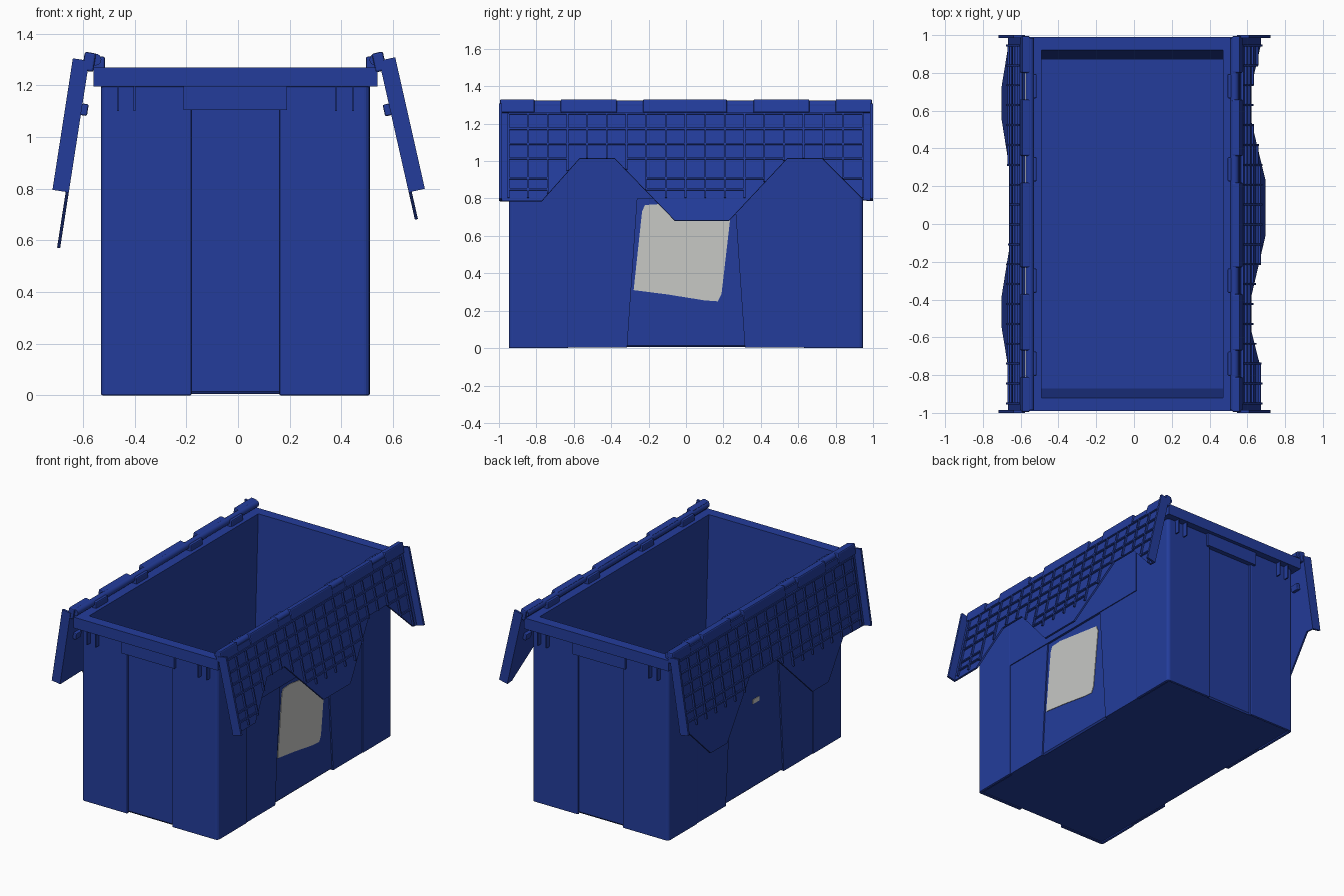
import bpy, bmesh, math

if "Cube" in bpy.data.objects:
    bpy.data.objects.remove(bpy.data.objects["Cube"])

CX = -0.01  # the box sits slightly left of the origin


def material(name, rgb):
    m = bpy.data.materials.new(name)
    m.diffuse_color = (*rgb, 1)
    m.use_nodes = True
    m.node_tree.nodes["Principled BSDF"].inputs["Base Color"].default_value = m.diffuse_color
    return m


BLUE = material("blue plastic", (0.017, 0.046, 0.33))
WHITE = material("white label", (0.57, 0.58, 0.56))


def finish(name, bm, mat, bevel=0):
    bmesh.ops.recalc_face_normals(bm, faces=bm.faces)
    me = bpy.data.meshes.new(name)
    bm.to_mesh(me)
    bm.free()
    me.materials.append(mat)
    ob = bpy.data.objects.new(name, me)
    bpy.context.collection.objects.link(ob)
    if bevel:
        mod = ob.modifiers.new("soft edges", 'BEVEL')
        mod.width, mod.segments, mod.limit_method = bevel, 2, 'ANGLE'
    return ob


def prisms(name, parts, place, mat=BLUE, bevel=0):
    """Extrude 2D outlines (points, from, to); place maps (a, b, depth) to xyz."""
    bm = bmesh.new()
    for pts, d0, d1 in parts:
        lo = [bm.verts.new(place(a, b, d0)) for a, b in pts]
        hi = [bm.verts.new(place(a, b, d1)) for a, b in pts]
        bm.faces.new(lo)
        bm.faces.new(hi)
        for i in range(len(pts)):
            j = (i + 1) % len(pts)
            bm.faces.new((lo[i], lo[j], hi[j], hi[i]))
    return finish(name, bm, mat, bevel)


def rect(a0, a1, b0, b1):
    return [(a0, b0), (a1, b0), (a1, b1), (a0, b1)]


# Open container: outer wall, rim flange and tapered cavity in one loft
bm = bmesh.new()
rings = []
for hx, hy, z in [(0.495, 0.925, 0.005), (0.505, 0.932, 0.015), (0.505, 0.932, 1.195),
                  (0.55, 0.99, 1.195), (0.55, 0.99, 1.27), (0.48, 0.92, 1.27),
                  (0.48, 0.87, 0.03)]:
    rings.append([bm.verts.new((CX + x, y, z)) for x, y in rect(-hx, hx, -hy, hy)])
for r, s in zip(rings, rings[1:]):
    for i in range(4):
        j = (i + 1) % 4
        bm.faces.new((r[i], r[j], s[j], s[i]))
bm.faces.new(rings[0])
bm.faces.new(rings[-1])
finish("container", bm, BLUE)

# Raised corner posts with rounded outer corners
R = 0.022
arc = [(0.52 - R + R * math.cos(k * math.pi / 8), 0.947 - R + R * math.sin(k * math.pi / 8))
       for k in range(5)]
post = [(0.50, 0.63), (0.52, 0.63)] + arc + [(0.17, 0.947), (0.17, 0.927), (0.50, 0.927)]
for sx in (-1, 1):
    for sy in (-1, 1):
        prisms("corner_post", [(post, 0, 1.195)],
               lambda a, b, d: (CX + sx * a, sy * b, d), bevel=0.006)

for s in (-1, 1):
    # Long sides: upper band and slanted middle panels
    side = lambda a, b, d: (CX + s * d, a, b)
    prisms("side_upper_band", [(rect(-0.63, 0.63, 0.8, 1.195), 0.495, 0.52)], side)
    panels = [[(k * 0.63, 0.002), (k * 0.63, 0.8), (k * 0.26, 0.8), (k * 0.315, 0.002)]
              for k in (-1, 1)]
    prisms("side_panels", [(p, 0.495, 0.514) for p in panels], side)
    # Short ends: handle panel and small ribs under the rim
    end = lambda a, b, d: (CX + a, s * d, b)
    prisms("end_handle", [(rect(-0.2, 0.2, 1.105, 1.196), 0.925, 0.965)], end)
    prisms("rim_ribs", [(rect(k * x - 0.004, k * x + 0.004, 1.1, 1.196), 0.94, 0.98)
                        for k in (-1, 1) for x in (0.39, 0.455)], end)

# Labels on the long sides
prisms("right_label", [([(-0.28, 0.31), (-0.1, 0.287), (0.1, 0.255), (0.17, 0.25), (0.19, 0.29),
                         (0.235, 0.68), (0.22, 0.72), (-0.14, 0.77), (-0.22, 0.765),
                         (-0.235, 0.73)], 0.504, 0.509)],
       lambda a, b, d: (CX + d, a, b), WHITE)
prisms("left_label", [(rect(-0.06, 0.01, 0.585, 0.615), 0.504, 0.509)],
       lambda a, b, d: (CX - d, a, b), WHITE)

# Lower edges (y, z) of the two interlocking lid flaps
RIGHT_EDGE = [(-1, 0.785), (-0.77, 0.785), (-0.57, 1.01), (-0.38, 1.01), (-0.06, 0.68),
              (0.23, 0.68), (0.54, 1.01), (0.73, 1.01), (0.95, 0.79), (1, 0.785)]
LEFT_EDGE = [(-1, 0.785), (-0.76, 0.79), (-0.55, 0.57), (-0.38, 0.57), (-0.06, 0.90),
             (0.23, 0.90), (0.55, 0.57), (0.73, 0.57), (0.94, 0.79), (1, 0.785)]
KNUCKLES = [(-0.995, -0.81), (-0.67, -0.37), (-0.23, 0.22), (0.36, 0.66), (0.80, 0.995)]
TOP = 1.295


def edge_z(edge, y):
    for (y0, z0), (y1, z1) in zip(edge, edge[1:]):
        if y0 <= y <= y1:
            return z0 + (z1 - z0) * (y - y0) / (y1 - y0)


def build_flap(side, s, h, tilt, edge):
    ct, st = math.cos(tilt), math.sin(tilt)

    # a = along y, b = drop height below the hinge, d = distance out from the sheet
    def place(a, b, d):
        v = (TOP - b) / ct
        return (CX + s * (h + v * st + d * ct), a, TOP - v * ct + d * st)

    # Thin sheet with the toothed edge
    prisms(side + "_flap_sheet", [([(-0.995, TOP)] + [(max(-.995, min(.995, y)), z)
           for y, z in edge] + [(0.995, TOP)], 0, 0.012)], place)
    # Plates closing the flap ends
    prisms(side + "_flap_end_plates", [(rect(k * 0.985, k, 0.786, TOP), 0, 0.064)
                                       for k in (-1, 1)], place)
    # Stiffening grid on the outside, stopping at the toothed edge
    w = 0.005
    cols = [-0.95 + i * 1.895 / 18 for i in range(19)]
    parts = []
    for y in cols:
        low = max(edge_z(edge, y - w), edge_z(edge, y + w), 0.80)
        parts.append((rect(y - w, y + w, low, 1.25), 0.011, 0.024))
    for z in (1.25, 1.168, 1.087, 1.01, 0.905, 0.845):
        for y0, y1 in zip(cols, cols[1:]):
            if max(edge_z(edge, y0), edge_z(edge, y1)) < z:
                parts.append((rect(y0, y1, z - w, z + w), 0.011, 0.024))
    prisms(side + "_flap_grid", parts, place)
    # Hinge knuckles along the top and stops on the inner face
    prisms(side + "_hinge_knuckles", [(rect(y0, y1, 1.255, 1.327), -0.022, 0.022)
                                      for y0, y1 in KNUCKLES], place, bevel=0.008)
    prisms(side + "_flap_stops", [(rect(k * 0.9 - 0.03, k * 0.9 + 0.03, 1.085, 1.13), -0.024, 0.002)
                                  for k in (-1, 1)], place, bevel=0.006)
    # Hinge pin
    circle = [(CX + s * 0.542 + 0.023 * math.cos(k * math.pi / 8),
               1.3 + 0.023 * math.sin(k * math.pi / 8)) for k in range(16)]
    pin = prisms(side + "_hinge_pin", [(circle, -0.985, 0.985)], lambda a, b, d: (a, d, b))
    bpy.ops.object.select_all(action='DESELECT')
    pin.select_set(True)
    bpy.context.view_layer.objects.active = pin
    bpy.ops.object.shade_smooth_by_angle()
    # Rim clips holding the pin between the knuckles
    gaps = [(a[1], b[0]) for a, b in zip(KNUCKLES, KNUCKLES[1:])]
    prisms(side + "_hinge_clips", [(rect(y0 + 0.005, y1 - 0.005, 1.26, 1.312), 0.505, 0.56)
                                   for y0, y1 in gaps],
           lambda a, b, d: (CX + s * d, a, b), bevel=0.008)


build_flap("right", 1, 0.556, 0.222, RIGHT_EDGE)
build_flap("left", -1, 0.566, 0.154, LEFT_EDGE)
